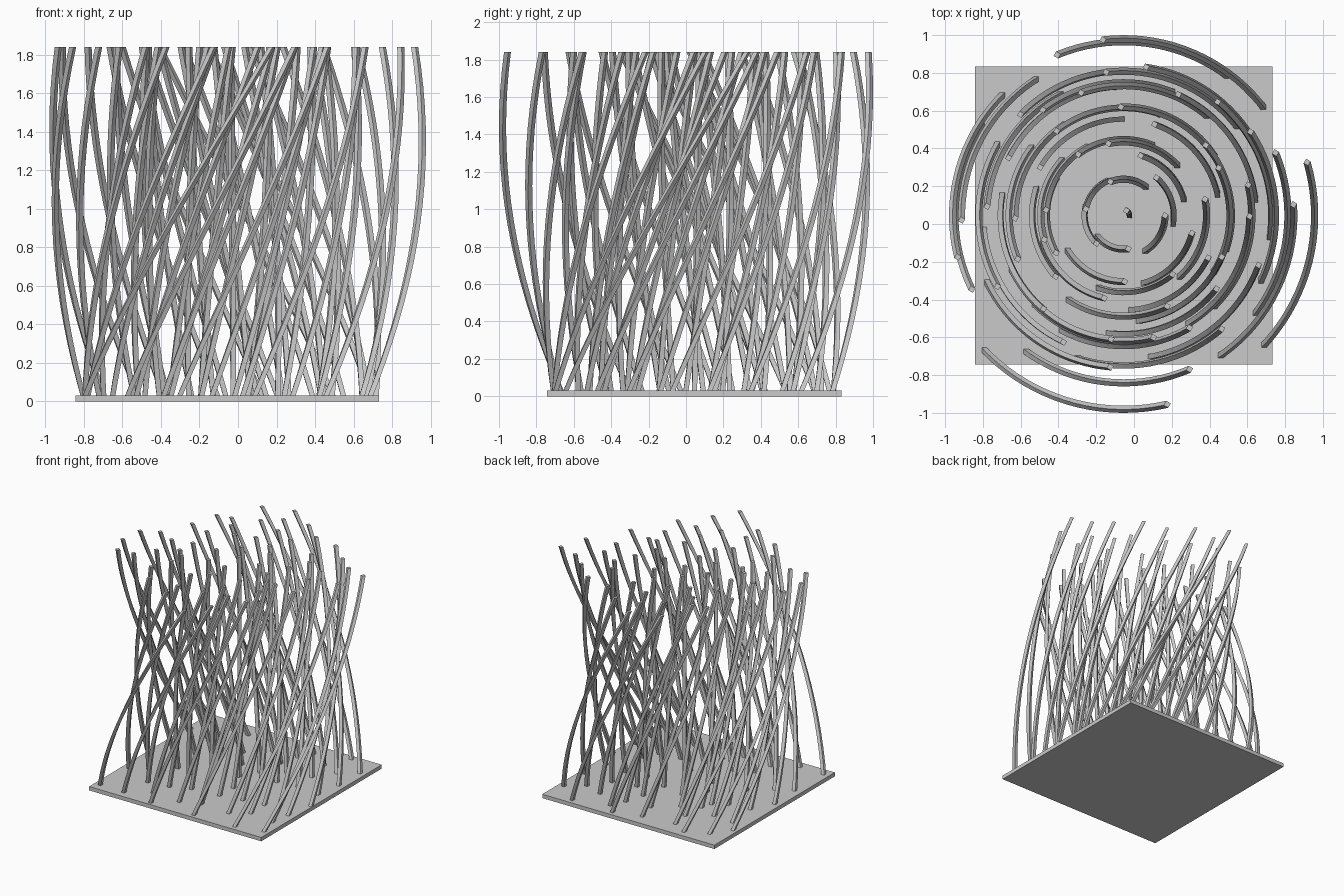
import bpy, bmesh, math
from mathutils import Vector, Matrix

cube = bpy.data.objects.get("Cube")
if cube:
    bpy.data.objects.remove(cube, do_unlink=True)

CENTRE = Vector((-0.055, 0.045, 0))
BASE_SIZE, BASE_HEIGHT = 1.575, 0.032
TOP = 1.84
TWIST = math.radians(60)
ROD = 0.027
STEPS = 18

grey = bpy.data.materials.new("plain grey")
grey.use_nodes = True
colour = (0.59, 0.59, 0.59, 1)
grey.diffuse_color = colour
grey.node_tree.nodes["Principled BSDF"].inputs["Base Color"].default_value = colour

# Feet of the scattered rods, in hundredths, row by row from the front
FEET = [
    (-75, -70), (-53, -71), (-26, -75), (13, -75), (50, -75), (73, -70),
    (-34, -60), (-9, -62), (7, -56), (33, -58), (69, -53),
    (-48, -46), (-30, -44), (3, -50), (47, -49),
    (-73, -34), (-60, -27), (-14, -38), (10, -36), (29, -33), (47, -31), (72, -36),
    (-43, -13), (-30, -18), (-14, -11), (11, -19), (26, -5), (54, -19), (77, -13),
    (-74, -6), (-20, 5), (3, 0), (32, 8), (50, 10), (70, 7),
    (-64, 12), (-46, 15), (-35, 21), (-7, 19), (12, 15), (29, 26), (49, 30), (74, 29),
    (-66, 39), (-48, 37), (-32, 30), (-18, 37), (16, 37), (61, 46),
    (-74, 50), (-30, 49), (0, 51), (21, 53), (45, 52), (75, 56),
    (-63, 65), (-45, 73), (-32, 65), (-4, 68), (19, 74), (27, 65), (56, 73),
]


def finish(bm, name):
    bmesh.ops.recalc_face_normals(bm, faces=bm.faces)
    mesh = bpy.data.meshes.new(name)
    bm.to_mesh(mesh)
    bm.free()
    mesh.materials.append(grey)
    obj = bpy.data.objects.new(name, mesh)
    obj.location = CENTRE
    bpy.context.collection.objects.link(obj)


def add_twisted_rod(bm, x, y):
    """Loft a square that turns about the shared axis while it rises."""
    h = ROD / 2
    corners = [(x - h, y - h), (x + h, y - h), (x + h, y + h), (x - h, y + h)]
    rings = []
    for i in range(STEPS + 1):
        t = i / STEPS
        turn = Matrix.Rotation(TWIST * t, 3, 'Z')
        rings.append([bm.verts.new(turn @ Vector((cx, cy, TOP * t))) for cx, cy in corners])
    for low, high in zip(rings, rings[1:]):
        for k in range(4):
            n = (k + 1) % 4
            bm.faces.new((low[k], low[n], high[n], high[k]))
    bm.faces.new(rings[0][::-1])
    bm.faces.new(rings[-1])


# Square base plate
plate = bmesh.new()
bmesh.ops.create_cube(plate, size=1)
bmesh.ops.scale(plate, vec=(BASE_SIZE, BASE_SIZE, BASE_HEIGHT), verts=plate.verts)
bmesh.ops.translate(plate, vec=(0, 0, BASE_HEIGHT / 2), verts=plate.verts)
finish(plate, "base_plate")

# Thicket of rods twisted as one bundle
rods = bmesh.new()
for fx, fy in FEET:
    add_twisted_rod(rods, fx / 100, fy / 100)
finish(rods, "twisted_rods")
